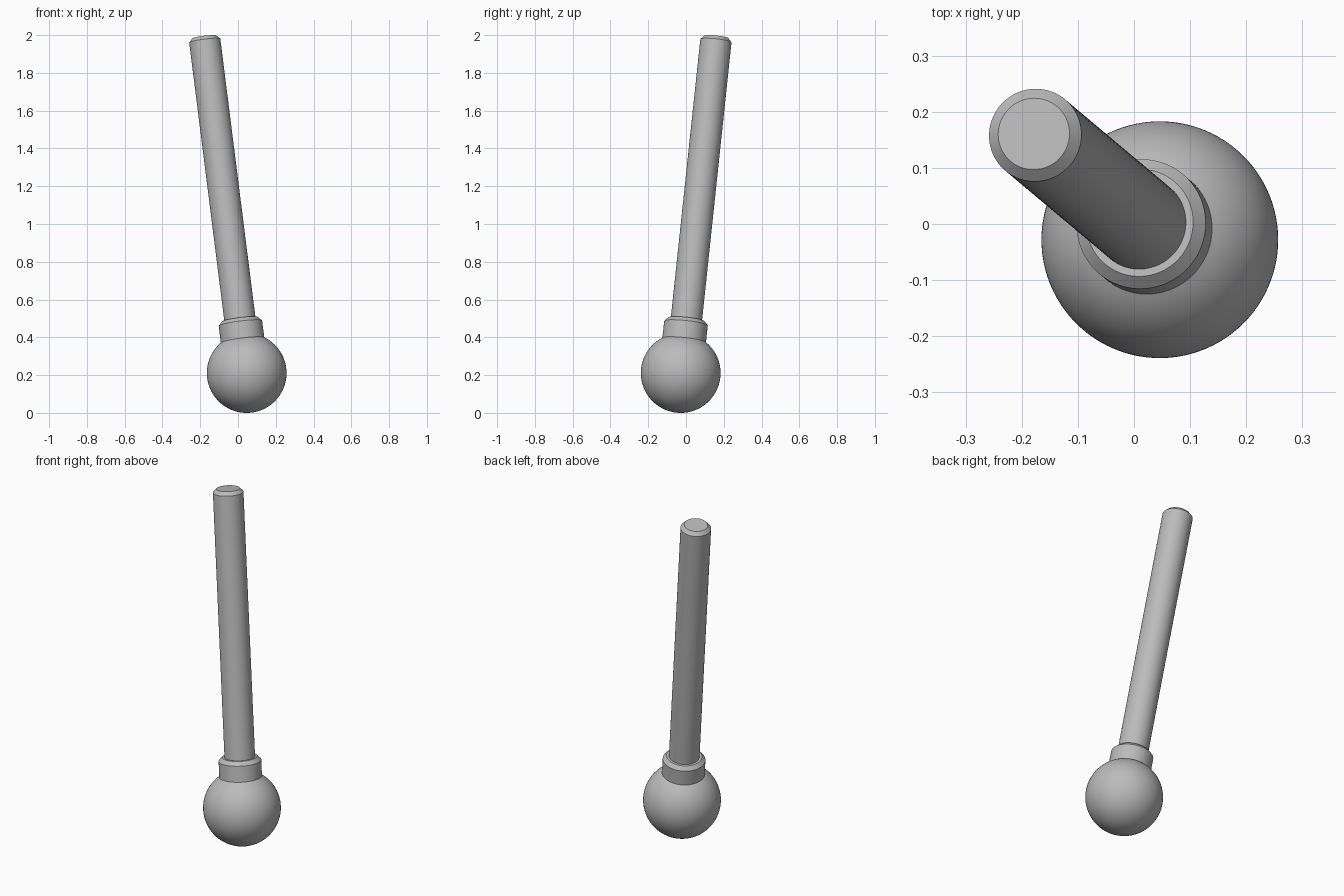
import bpy
import bmesh
from math import sin, cos, asin, pi, radians
from mathutils import Vector

cube = bpy.data.objects.get("Cube")
if cube:
    bpy.data.objects.remove(cube, do_unlink=True)

STEPS = 96
BALL_R, COLLAR_R, ROD_R = 0.211, 0.116, 0.083
CENTRE = Vector((0.046, -0.028, BALL_R))
TIP = Vector((-0.1785, 0.1605, 1.99))
AXIS = TIP - CENTRE
LENGTH = AXIS.length
TILT = Vector((0, 0, 1)).rotation_difference(AXIS)

grey = bpy.data.materials.new("plain_grey")
grey.use_nodes = True
colour = (0.5, 0.5, 0.5, 1)
grey.diffuse_color = colour
grey.node_tree.nodes["Principled BSDF"].inputs["Base Color"].default_value = colour


def lathe(name, profile):
    """Revolve (radius, distance along axis) points about the tilted axis."""
    bm = bmesh.new()
    verts = [bm.verts.new((r, 0, h)) for r, h in profile]
    edges = [bm.edges.new(pair) for pair in zip(verts, verts[1:])]
    bmesh.ops.spin(bm, geom=verts + edges, cent=(0, 0, 0), axis=(0, 0, 1),
                   angle=2 * pi, steps=STEPS, use_duplicate=False)
    bmesh.ops.remove_doubles(bm, verts=bm.verts, dist=1e-5)
    bmesh.ops.recalc_face_normals(bm, faces=bm.faces)
    # Make open shells face away from the axis
    side = max(bm.faces, key=lambda f: f.calc_area())
    mid = side.calc_center_median()
    if side.normal.dot(Vector((mid.x, mid.y, 0))) < 0:
        bmesh.ops.reverse_faces(bm, faces=bm.faces)
    mesh = bpy.data.meshes.new(name)
    bm.to_mesh(mesh)
    bm.free()
    mesh.materials.append(grey)
    obj = bpy.data.objects.new(name, mesh)
    bpy.context.collection.objects.link(obj)
    obj.rotation_mode = 'QUATERNION'
    obj.rotation_quaternion = TILT
    obj.location = CENTRE
    bpy.ops.object.select_all(action='DESELECT')
    obj.select_set(True)
    bpy.context.view_layer.objects.active = obj
    bpy.ops.object.shade_smooth_by_angle(angle=radians(25))
    return obj


# Ball, open where the collar meets it
rim = asin(COLLAR_R / BALL_R)
arc = [pi + (rim - pi) * i / 48 for i in range(49)]
lathe("ball", [(BALL_R * sin(a), BALL_R * cos(a)) for a in arc])

# Collar with a chamfered shoulder
SHOULDER = 0.288
lathe("collar", [(COLLAR_R, BALL_R * cos(rim)), (COLLAR_R, SHOULDER - 0.021),
                 (0.096, SHOULDER), (ROD_R, SHOULDER)])

# Rod with a chamfered flat tip
lathe("rod", [(ROD_R, SHOULDER), (ROD_R, LENGTH - 0.02),
              (0.064, LENGTH), (0, LENGTH)])
